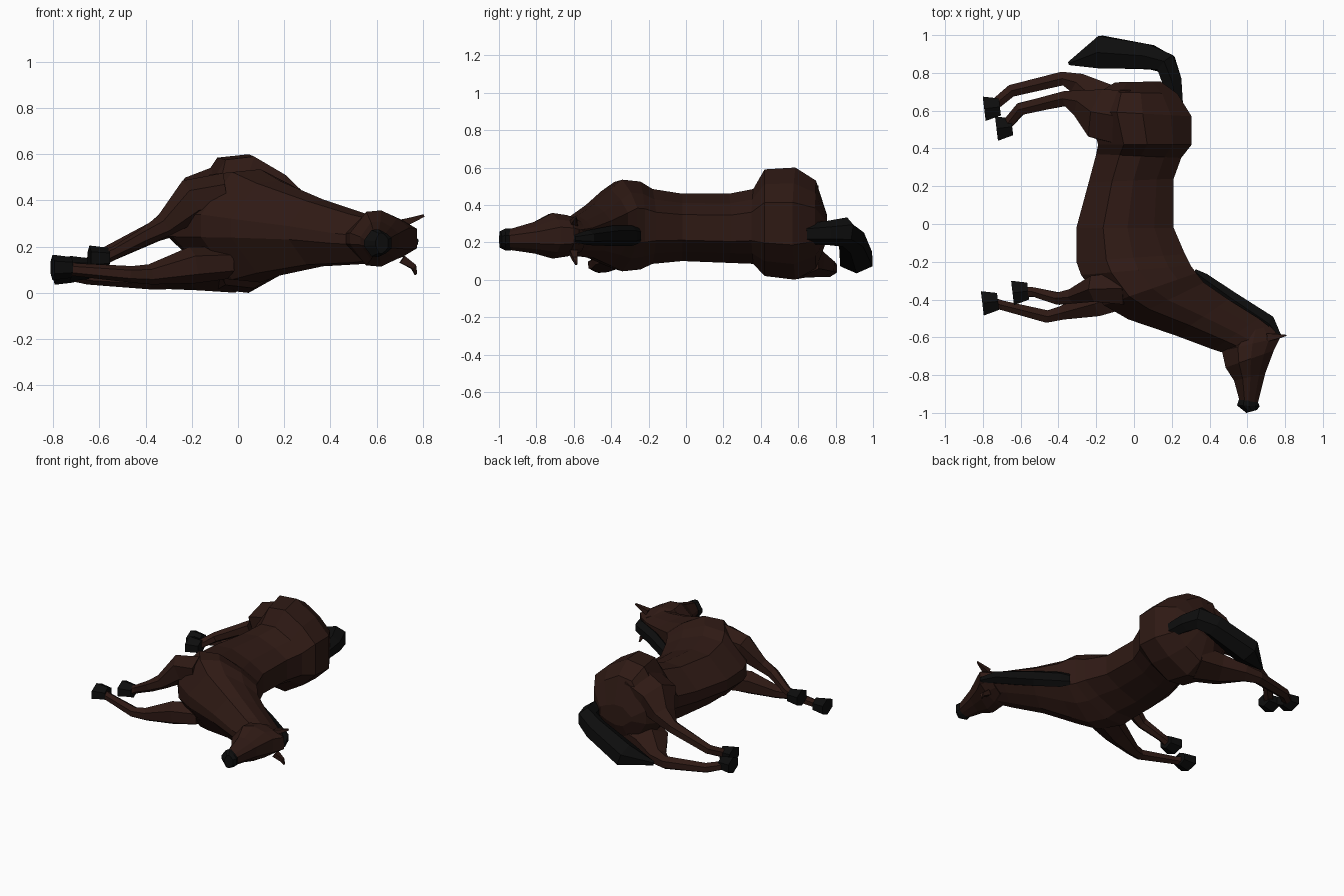
import bpy, bmesh, math
from mathutils import Vector


def material(name, rgb):
    m = bpy.data.materials.new(name)
    m.diffuse_color = (*rgb, 1)
    return m


BROWN = material("brown_coat", (0.028, 0.010, 0.007))
BLACK = material("black_hair", (0.004, 0.004, 0.004))


def skin(name, rings, mat):
    """Join rings of equal length into a closed flat-shaded mesh."""
    bm = bmesh.new()
    vs = [[bm.verts.new(p) for p in r] for r in rings]
    n = len(vs[0])
    for a, b in zip(vs, vs[1:]):
        for i in range(n):
            j = (i + 1) % n
            bm.faces.new((a[i], a[j], b[j], b[i]))
    bm.faces.new(vs[0])
    bm.faces.new(vs[-1])
    bmesh.ops.recalc_face_normals(bm, faces=bm.faces)
    me = bpy.data.meshes.new(name)
    bm.to_mesh(me)
    bm.free()
    me.materials.append(mat)
    ob = bpy.data.objects.new(name, me)
    bpy.context.collection.objects.link(ob)
    return ob


# half cross-section: (position from belly -1 to back +1, side width)
HALF = [(1, .38), (.6, .72), (.05, 1), (-.45, .95), (-1, .2)]
PROFILE = HALF + [(u, -w) for u, w in reversed(HALF)]


def torso(name, sections, mat):
    """Sections: back x, y, belly x, y, centre z, half width."""
    rings = []
    for ax, ay, bx, by, cz, rz in sections:
        a, b = Vector((ax, ay, cz)), Vector((bx, by, cz))
        rings.append([b.lerp(a, (u + 1) / 2) + Vector((0, 0, w * rz))
                      for u, w in PROFILE])
    return skin(name, rings, mat)


def limb(name, pts, mat, sides=6):
    """Points: x, y, z, level radius, upright radius."""
    c = [Vector(p[:3]) for p in pts]
    rings = []
    for i, p in enumerate(pts):
        t = (c[min(i + 1, len(c) - 1)] - c[max(i - 1, 0)]).normalized()
        a = t.cross(Vector((0, 0, 1))).normalized()
        b = a.cross(t)
        angs = [2 * math.pi * (k + .5) / sides for k in range(sides)]
        rings.append([c[i] + a * p[3] * math.cos(g) + b * p[4] * math.sin(g)
                      for g in angs])
    return skin(name, rings, mat)


# Trunk and neck
torso("body_and_neck", [
    (.14, .755, -.10, .75, .28, .07),
    (.23, .69, -.18, .70, .295, .235),
    (.305, .57, -.24, .60, .30, .30),
    (.305, .42, -.19, .42, .305, .285),
    (.25, .35, -.20, .37, .285, .20),
    (.21, .24, -.24, .22, .275, .185),
    (.21, -.02, -.305, -.02, .28, .18),
    (.27, -.16, -.305, -.20, .285, .20),
    (.30, -.22, -.28, -.27, .29, .235),
    (.33, -.26, -.16, -.43, .29, .245),
    (.37, -.31, -.03, -.505, .28, .205),
    (.50, -.40, .22, -.59, .26, .145),
    (.66, -.50, .42, -.665, .235, .11),
    (.75, -.57, .50, -.69, .23, .095),
], BROWN)

# Head and muzzle
torso("head", [
    (.72, -.54, .56, -.58, .23, .08),
    (.775, -.60, .465, -.67, .235, .11),
    (.74, -.67, .485, -.76, .235, .122),
    (.695, -.79, .53, -.83, .225, .085),
    (.655, -.95, .56, -.94, .215, .055),
], BROWN)
torso("muzzle", [
    (.655, -.94, .555, -.93, .215, .058),
    (.665, -.965, .545, -.96, .215, .06),
    (.65, -.985, .595, -1.0, .215, .045),
], BLACK)

# Ears
for name, z, tip in (("upper_ear", .30, (.805, -.59, .335)),
                     ("lower_ear", .145, (.77, -.585, .08))):
    limb(name, [(.71, -.60, z, .03, .025),
                (.76, -.595, (z + tip[2]) / 2, .018, .016),
                (*tip, .004, .008)], BROWN, 4)

# Mane and tail
limb("mane", [
    (.32, -.25, .235, .015, .04),
    (.37, -.29, .235, .035, .055),
    (.51, -.39, .235, .042, .055),
    (.71, -.525, .225, .05, .04),
    (.77, -.60, .22, .015, .02),
], BLACK)
limb("tail", [
    (.22, .64, .245, .045, .055),
    (.20, .76, .25, .06, .065),
    (.17, .85, .255, .065, .08),
    (.08, .885, .215, .075, .08),
    (-.17, .91, .11, .10, .08),
    (-.345, .85, .075, .01, .015),
], BLACK)

# Legs
legs = {
    "upper_hind_leg": [
        (-.02, .56, .44, .17, .13), (-.18, .58, .39, .15, .12),
        (-.27, .635, .315, .085, .07), (-.36, .665, .265, .045, .045),
        (-.60, .61, .15, .037, .034), (-.67, .53, .11, .033, .03)],
    "lower_hind_leg": [
        (-.02, .58, .115, .16, .115), (-.18, .64, .10, .13, .09),
        (-.30, .745, .07, .065, .055), (-.38, .77, .06, .042, .045),
        (-.65, .705, .07, .037, .034), (-.74, .63, .085, .033, .03)],
    "upper_front_leg": [
        (-.05, -.34, .42, .10, .10), (-.20, -.34, .40, .08, .095),
        (-.32, -.38, .29, .045, .05), (-.40, -.395, .245, .037, .038),
        (-.53, -.36, .175, .028, .028), (-.58, -.36, .155, .033, .033)],
    "lower_front_leg": [
        (-.05, -.36, .13, .10, .07), (-.20, -.42, .12, .08, .08),
        (-.38, -.47, .08, .042, .044), (-.46, -.49, .08, .038, .036),
        (-.70, -.43, .10, .029, .028), (-.74, -.42, .105, .033, .033)],
}
for name, pts in legs.items():
    limb(name, pts, BROWN)

# Hooves
for name, x, y, z in (("upper_hind_hoof", -.69, .505, .105),
                      ("lower_hind_hoof", -.755, .61, .09),
                      ("upper_front_hoof", -.605, -.365, .15),
                      ("lower_front_hoof", -.765, -.42, .11)):
    limb(name, [(x + .045, y + .01, z, .052, .045),
                (x - .038, y, z, .075, .055)], BLACK)
